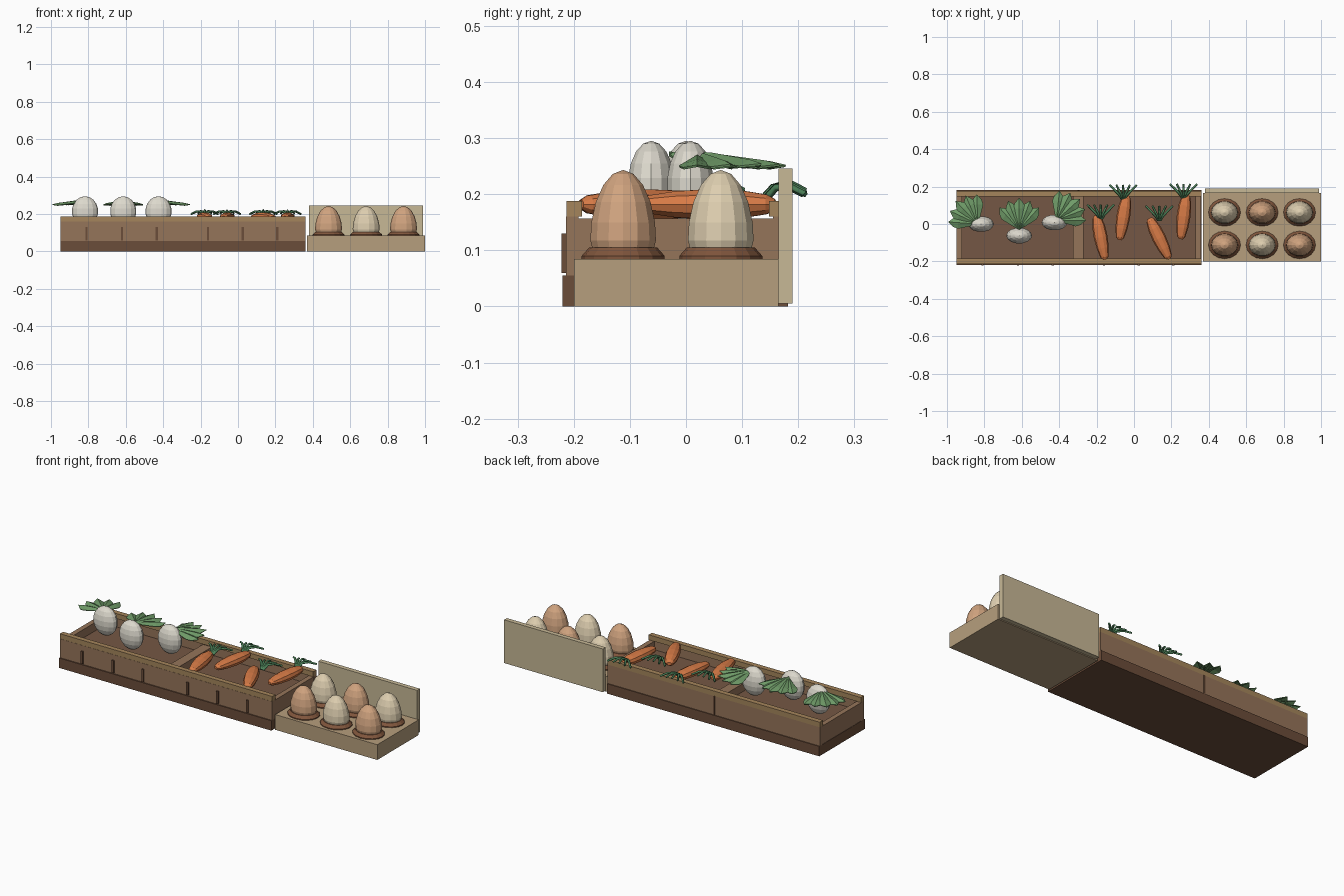
import bpy, bmesh
from math import sin, cos, pi, radians
from mathutils import Vector, Matrix

if "Cube" in bpy.data.objects:
    bpy.data.objects.remove(bpy.data.objects["Cube"])


def material(name, hex_code):
    rgb = [int(hex_code[i:i + 2], 16) / 255 for i in (0, 2, 4)]
    m = bpy.data.materials.new(name)
    m.diffuse_color = [c ** 2.2 for c in rgb] + [1]
    m.use_nodes = True
    m.node_tree.nodes["Principled BSDF"].inputs["Base Color"].default_value = m.diffuse_color
    return m


dark = material("dark_wood", "6b4e3c")
wood = material("wood", "94745a")
rim = material("rim_wood", "a3845c")
soil = material("soil", "745846")
card = material("card", "b59d7c")
lid = material("lid_card", "c6b795")
cup = material("cup", "80573f")
tan = material("tan_egg", "cfa27e")
cream = material("cream_egg", "ddcdae")
white = material("turnip_white", "dcd8cc")
orange = material("carrot_orange", "d67a48")
green = material("leaf_green", "6f9a68")
stem = material("stem_green", "4d7f58")


def finish(name, bm, mat):
    bmesh.ops.recalc_face_normals(bm, faces=bm.faces)
    me = bpy.data.meshes.new(name)
    bm.to_mesh(me)
    bm.free()
    ob = bpy.data.objects.new(name, me)
    bpy.context.collection.objects.link(ob)
    me.materials.append(mat)
    return ob


def box(name, x0, x1, y0, y1, z0, z1, mat):
    bm = bmesh.new()
    m = Matrix.Translation(((x0 + x1) / 2, (y0 + y1) / 2, (z0 + z1) / 2))
    bmesh.ops.create_cube(bm, size=1, matrix=m @ Matrix.Diagonal((x1 - x0, y1 - y0, z1 - z0, 1)))
    return finish(name, bm, mat)


def lathe(name, profile, n, mat, matrix):
    """Capped rings of (radius, height) around local z."""
    bm = bmesh.new()
    rings = [[bm.verts.new((r * cos(2 * pi * i / n), r * sin(2 * pi * i / n), z))
              for i in range(n)] for r, z in profile]
    for a, b in zip(rings, rings[1:]):
        for i in range(n):
            j = (i + 1) % n
            bm.faces.new((a[i], a[j], b[j], b[i]))
    bm.faces.new(rings[0])
    bm.faces.new(rings[-1])
    bm.transform(matrix)
    return finish(name, bm, mat)


def egg_profile(low, high, taper=0.0, steps=9):
    pts = []
    for i in range(steps + 1):
        t = -pi / 2 + pi * i / steps
        s = sin(t)
        pts.append((max(cos(t), 0.02) * (1 - taper * s), s * (high if s > 0 else low)))
    return pts


# planter: base, soil, walls, rims, divider
box("planter_base", -0.95, 0.36, -0.22, 0.182, 0, 0.055, dark)
box("soil", -0.93, 0.34, -0.195, 0.16, 0.05, 0.11, soil)
box("front_wall", -0.95, 0.36, -0.214, -0.192, 0.055, 0.16, wood)
box("back_wall", -0.95, 0.36, 0.155, 0.177, 0.055, 0.16, wood)
box("front_rim", -0.95, 0.36, -0.213, -0.185, 0.16, 0.188, rim)
box("back_rim", -0.95, 0.36, 0.148, 0.177, 0.16, 0.188, rim)
box("left_wall", -0.948, -0.92, -0.192, 0.155, 0.055, 0.157, wood)
box("right_wall", 0.33, 0.358, -0.192, 0.155, 0.055, 0.157, wood)
box("divider", -0.325, -0.27, -0.192, 0.155, 0.055, 0.155, wood)
box("back_seam", -0.302, -0.292, 0.17, 0.18, 0.055, 0.16, dark)
for x in (-0.81, -0.62, -0.435, -0.16, 0.025, 0.21):
    box("front_groove", x - 0.006, x + 0.006, -0.222, -0.21, 0.06, 0.13, dark)

# egg carton with open lid, cups and alternating eggs
box("carton_base", 0.37, 1.0, -0.2, 0.165, 0, 0.085, card)
box("carton_lid", 0.38, 0.99, 0.165, 0.19, 0.005, 0.246, lid)
for r, y in enumerate((-0.112, 0.062)):
    for c, x in enumerate((0.484, 0.685, 0.885)):
        at = Matrix.Translation((x, y, 0))
        lathe("egg_cup", [(1, 0.08), (1, 0.09), (0.82, 0.105)], 16, cup,
              at @ Matrix.Diagonal((0.086, 0.074, 1, 1)))
        lathe("egg", egg_profile(0.07, 0.113, 0.08), 14, cream if (r + c) % 2 else tan,
              at @ Matrix.Translation((0, 0, 0.13)) @ Matrix.Diagonal((0.072, 0.06, 1, 1)))


def leaf_fan(base, heading):
    """Five folded leaves spreading and drooping from one point."""
    bm = bmesh.new()
    outline = [(0.035, 0.012), (0.1, 0.032), (0.125, 0.024)]
    for k in range(-2, 3):
        a = heading + radians(21 * k)
        length = 1.13 - 0.04 * abs(k)
        m = (Matrix.Translation(Vector(base) - Vector((0, 0, 0.002 * abs(k))))
             @ Matrix.Rotation(a, 4, 'Z') @ Matrix.Rotation(radians(-7), 4, 'X'))

        def vert(x, y, z):
            return bm.verts.new(m @ Vector((x, y * length, z)))
        mid = [vert(0, 0, 0)] + [vert(0, y, 0.003) for y, _ in outline] + [vert(0, 0.152, 0)]
        for side in (-1, 1):
            edge = [vert(side * w, y, -0.008) for y, w in outline]
            bm.faces.new((mid[0], mid[1], edge[0]))
            for i in range(2):
                bm.faces.new((mid[i + 1], mid[i + 2], edge[i + 1], edge[i]))
            bm.faces.new((mid[3], mid[4], edge[2]))
    ob = finish("turnip_leaves", bm, green)
    s = ob.modifiers.new("thickness", 'SOLIDIFY')
    s.thickness = 0.004
    s.offset = 0


# turnips
for x, y, base, turn in ((-0.818, 0.0, (-0.835, 0.0, 0.274), 44),
                         (-0.614, -0.062, (-0.614, -0.03, 0.274), 0),
                         (-0.425, 0.008, (-0.415, 0.02, 0.274), -48)):
    lathe("turnip", egg_profile(0.08, 0.08), 14, white,
          Matrix.Translation((x, y, 0.215)) @ Matrix.Diagonal((0.07, 0.043, 1, 1)))
    leaf_fan(base, radians(turn))

# carrots with arching stems
carrot = [(0.010, -0.122), (0.022, -0.108), (0.032, -0.06), (0.037, 0),
          (0.034, 0.06), (0.024, 0.105), (0.012, 0.12)]
for x, y, turn in ((-0.178, -0.07, 11), (-0.058, 0.035, -9), (0.135, -0.077, 26), (0.265, 0.04, -7)):
    lathe("carrot", carrot, 10, orange,
          Matrix.Translation((x, y, 0.182)) @ Matrix.Diagonal((1, 1, 0.76, 1))
          @ Matrix.Rotation(radians(turn), 4, 'Z') @ Matrix.Rotation(-pi / 2, 4, 'X'))
    cu = bpy.data.curves.new("carrot_stems", 'CURVE')
    cu.dimensions = '3D'
    cu.bevel_depth = 0.0055
    cu.bevel_resolution = 0
    cu.use_fill_caps = True
    for k in range(-2, 3):
        sp = cu.splines.new('POLY')
        sp.points.add(3)
        drop = 0.006 * abs(k)
        path = ((0.15 * k, 0.098, 0.187), (0.5 * k, 0.12, 0.212),
                (1.1 * k, 0.145, 0.22 - drop / 2), (1.8 * k, 0.173, 0.206 - drop / 2))
        for p, (dx, dy, z) in zip(sp.points, path):
            p.co = (x + 0.02 * dx, y + dy, z, 1)
            p.radius = 1.3 - 4 * max(0, dy - 0.1)
    ob = bpy.data.objects.new("carrot_stems", cu)
    bpy.context.collection.objects.link(ob)
    cu.materials.append(stem)
